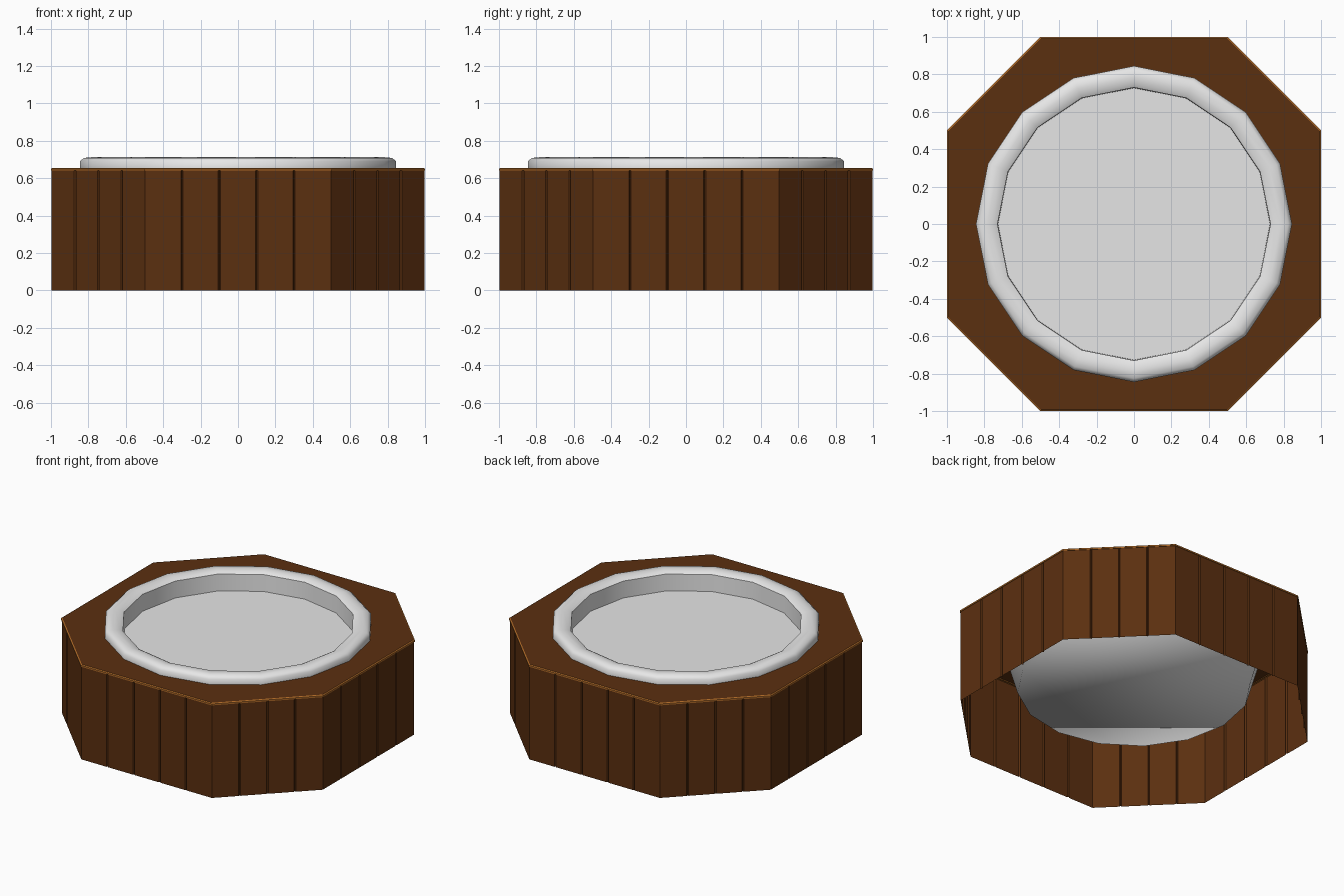
import bpy, bmesh, math
from mathutils import Vector

if "Cube" in bpy.data.objects:
    bpy.data.objects.remove(bpy.data.objects["Cube"])


def material(name, rgb):
    m = bpy.data.materials.new(name)
    m.diffuse_color = (*rgb, 1)
    m.use_nodes = True
    m.node_tree.nodes["Principled BSDF"].inputs["Base Color"].default_value = m.diffuse_color
    return m


WOOD = material("dark wood", (0.105, 0.029, 0.005))
TRIM = material("orange wood trim", (0.42, 0.14, 0.02))
SHELL = material("light grey shell", (0.8, 0.8, 0.8))
WATER = material("light grey floor", (0.79, 0.79, 0.79))

OCT = [(1, -.5), (1, .5), (.5, 1), (-.5, 1), (-1, .5), (-1, -.5), (-.5, -1), (.5, -1)]


def circle(r, z, n=16):
    return [(r * math.cos(2 * math.pi * i / n), r * math.sin(2 * math.pi * i / n), z) for i in range(n)]


def octagon(s, z):
    return [(x * s, y * s, z) for x, y in OCT]


def loft(name, rings, mat, smooth=False, cap_start=False):
    """Skin a stack of closed rings with equal point counts."""
    bm = bmesh.new()
    loops = [[bm.verts.new(p) for p in ring] for ring in rings]
    n = len(loops[0])
    for a, b in zip(loops, loops[1:]):
        for i in range(n):
            j = (i + 1) % n
            bm.faces.new((a[i], a[j], b[j], b[i]))
    if cap_start:
        bm.faces.new(loops[0][::-1])
    for f in bm.faces:
        f.smooth = smooth
    me = bpy.data.meshes.new(name)
    bm.to_mesh(me)
    bm.free()
    me.materials.append(mat)
    ob = bpy.data.objects.new(name, me)
    bpy.context.collection.objects.link(ob)
    return ob


# Plank skirt: octagon outline with a small V groove at each board joint
outline = []
for k in range(8):
    a, b = Vector(OCT[k]) * .996, Vector(OCT[(k + 1) % 8]) * .996
    along = (b - a).normalized()
    inward = Vector((-along.y, along.x))
    boards = 5 if k % 2 == 0 else 4
    outline.append(a)
    for i in range(1, boards):
        p = a.lerp(b, i / boards)
        outline += [p - along * .006, p + inward * .009, p + along * .006]
loft("plank_skirt", [[(p.x, p.y, z) for p in outline] for z in (0, .64)], WOOD)

# Thin bevelled trim around the top edge
loft("edge_trim", [octagon(.984, .64), octagon(1, .64), octagon(1, .65), octagon(.993, .655)], TRIM)

# Deck: octagon with a sixteen-sided opening
outer = []
for k in range(8):
    a, b = Vector(OCT[k]), Vector(OCT[(k + 1) % 8])
    outer += [a.lerp(b, .5) * .993, b * .993]
loft("deck", [circle(.84, .655), [(p.x, p.y, .655) for p in outer]], WOOD)

# Tub shell: closed tapered underside rising into a rounded rim
loft("tub_shell", [circle(r, z) for r, z in
                   [(.73, .24), (.845, .64), (.845, .69), (.825, .708),
                    (.785, .712), (.75, .706), (.73, .695)]],
     SHELL, smooth=True, cap_start=True)

# Inner tub wall and flat surface inside
loft("tub_inner_wall", [circle(.73, .695), circle(.727, .58)][::-1], SHELL, smooth=True)
surface = loft("tub_surface", [circle(.727, .58)], WATER, cap_start=True)
surface.data.flip_normals()
# Inner wall faces the middle of the tub
bpy.data.objects["tub_inner_wall"].data.flip_normals()
